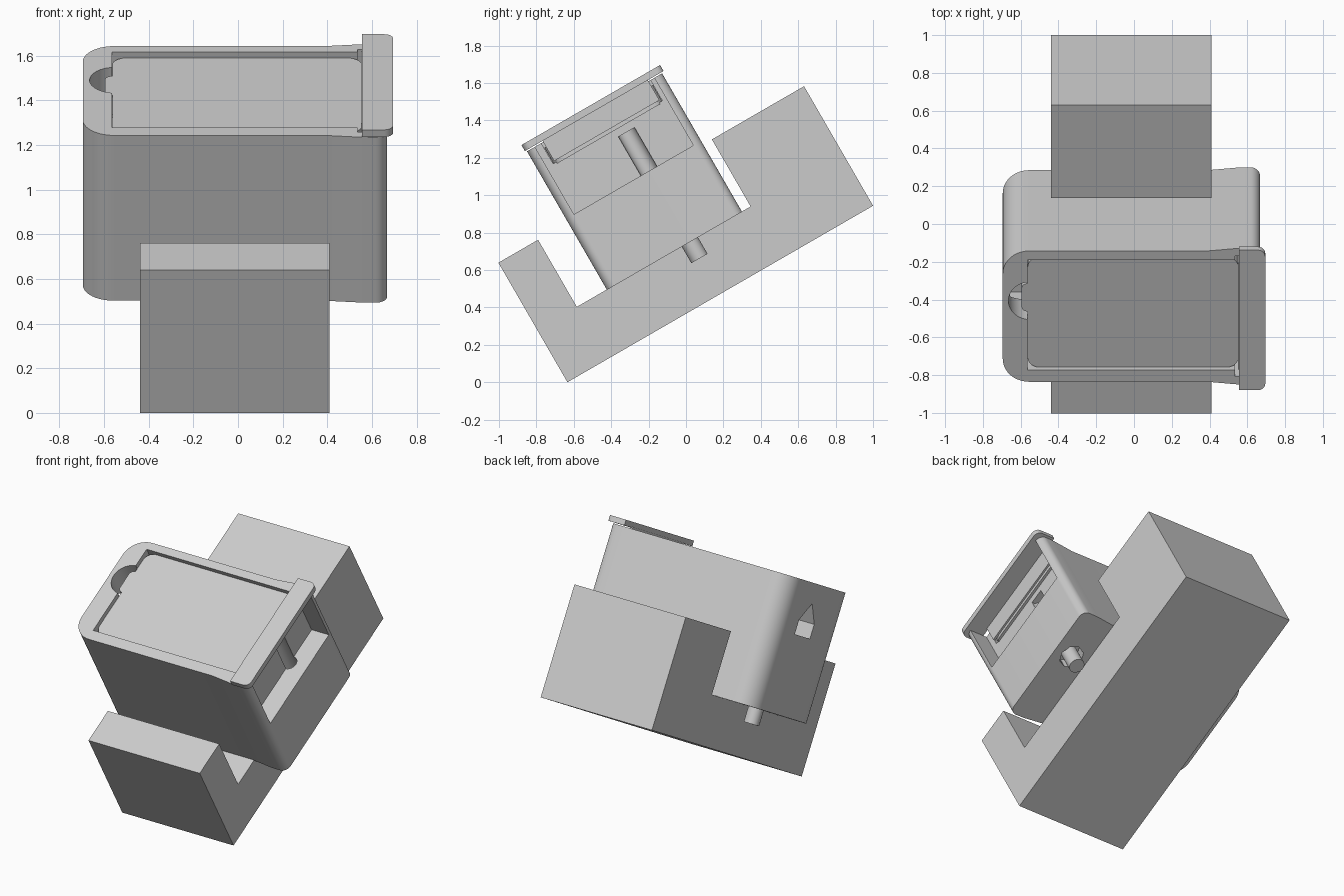
import bpy, bmesh, math
from mathutils import Matrix, Vector

cube = bpy.data.objects.get("Cube")
if cube:
    bpy.data.objects.remove(cube, do_unlink=True)

grey = bpy.data.materials.new("plain grey")
grey.use_nodes = True
COLOUR = (0.6, 0.6, 0.6, 1)
grey.diffuse_color = COLOUR
grey.node_tree.nodes["Principled BSDF"].inputs["Base Color"].default_value = COLOUR

# Everything is built level (x across, y along, z up), then leaned back
TILT = Matrix.Translation((0, -0.634, 0)) @ Matrix.Rotation(math.radians(30), 4, 'X')


def rounded(corners, steps=10):
    """Outline through (a, b, radius) corners with true arc fillets."""
    points = []
    for i, (a, b, r) in enumerate(corners):
        p = Vector((a, b))
        if r == 0:
            points.append(p)
            continue
        d1 = (Vector(corners[i - 1][:2]) - p).normalized()
        d2 = (Vector(corners[(i + 1) % len(corners)][:2]) - p).normalized()
        half = d1.angle(d2) / 2
        centre = p + (d1 + d2).normalized() * r / math.sin(half)
        t = r / math.tan(half)
        start = (p + d1 * t - centre).normalized()
        end = (p + d2 * t - centre).normalized()
        points += [centre + start.slerp(end, k / steps) * r for k in range(steps + 1)]
    return points


def box_outline(a0, a1, b0, b1, r=0):
    return rounded([(a0, b0, r), (a1, b0, r), (a1, b1, r), (a0, b1, r)])


def circle(a, b, r, n=32):
    return [Vector((a + r * math.cos(2 * math.pi * k / n),
                    b + r * math.sin(2 * math.pi * k / n))) for k in range(n)]


def prism(name, outline, low, high, axis='Z'):
    """Extrude an outline up (axis Z) or across (axis X)."""
    place = (lambda p, h: (p.x, p.y, h)) if axis == 'Z' else (lambda p, h: (h, p.x, p.y))
    bm = bmesh.new()
    base = bm.faces.new([bm.verts.new(place(p, low)) for p in outline])
    top = bmesh.ops.extrude_face_region(bm, geom=[base])["geom"]
    shift = Vector(place(Vector((0, 0)), high - low))
    bmesh.ops.translate(bm, vec=shift, verts=[v for v in top if isinstance(v, bmesh.types.BMVert)])
    bmesh.ops.recalc_face_normals(bm, faces=bm.faces)
    bm.transform(TILT)
    mesh = bpy.data.meshes.new(name)
    bm.to_mesh(mesh)
    bm.free()
    mesh.materials.append(grey)
    obj = bpy.data.objects.new(name, mesh)
    bpy.context.collection.objects.link(obj)
    return obj


def cut(target, cutter):
    cutter.hide_render = True
    mod = target.modifiers.new("cut", 'BOOLEAN')
    mod.operation, mod.solver, mod.object = 'DIFFERENCE', 'EXACT', cutter
    graph = bpy.context.evaluated_depsgraph_get()
    mesh = bpy.data.meshes.new_from_object(target.evaluated_get(graph))
    target.modifiers.clear()
    target.data = mesh
    bpy.data.objects.remove(cutter, do_unlink=True)


# U-shaped base bracket
FLOOR = 0.324
bracket = prism("base_bracket", rounded([
    (0, 0, 0), (1.887, 0, 0), (1.887, 0.738, 0), (1.318, 0.738, 0),
    (1.318, FLOOR, 0), (0.245, FLOOR, 0), (0.245, 0.738, 0), (0, 0.738, 0)]),
    -0.44, 0.41, 'X')

# Main body: large rounds on one end, slight flare at the other
TOP = 1.177
MID = 0.847
half = [(-0.695, -0.4, 0.14), (0.39, -0.4, 0), (0.55, -0.416, 0), (0.667, -0.418, 0.05)]
corners = half + [(x, -y, r) for x, y, r in reversed(half)]
body = prism("body", rounded([(x, y + MID, r) for x, y, r in corners]), FLOOR - 0.002, TOP)

# Lid opening, end window, finger shaft and side hole
PIN_Y = 0.942
cut(body, prism("lid_cutter", box_outline(-0.565, 0.6, 0.518, 1.192), 1.05, 1.3))
cut(body, prism("window_cutter", box_outline(0.535, 0.8, 0.479, 1.216), 0.76, 1.3))
cut(body, prism("shaft_cutter", circle(-0.55, PIN_Y, 0.115), 0.84, 1.3))
cut(body, prism("side_hole_cutter", rounded([
    (0.8, 0.835, 0), (0.99, 0.835, 0), (0.99, 0.93, 0), (0.895, 1.05, 0), (0.8, 0.93, 0)]),
    -0.8, -0.55, 'X'))

# Sunken pin pockets and pins under both ends
pins = []
for side, x in (("left", 0.53), ("right", -0.55)):
    cut(body, prism("pocket_cutter", circle(x, PIN_Y, 0.08, 8), 0.2, 0.4))
    pins.append(prism(side + "_pin", circle(x, PIN_Y, 0.05), 0.22, 0.45))

# Pin socket in the window floor
cut(body, prism("socket_cutter", circle(0.53, PIN_Y, 0.05), 0.6, 1.0))

# Recessed lid with finger tab
lid = prism("lid", box_outline(-0.563, 0.553, 0.52, 1.19, 0.06), 1.04, 1.148)
tab = prism("lid_tab", box_outline(-0.595, -0.5, 0.86, 1.03, 0.03), 1.045, 1.147)

# Raised strip across the window end
strip = prism("end_strip", rounded([
    (0.555, 0.421, 0), (0.695, 0.421, 0.04), (0.695, 1.277, 0.04), (0.555, 1.277, 0)]),
    1.184, 1.221)
# Narrow rail joining lid and strip
rail = prism("strip_rail", box_outline(0.55, 0.566, 0.53, 1.18), 1.06, 1.19)

# Smooth the rounds, keep edges sharp
bpy.ops.object.select_all(action='DESELECT')
for obj in [bracket, body, lid, tab, strip, rail] + pins:
    obj.select_set(True)
bpy.context.view_layer.objects.active = body
bpy.ops.object.shade_smooth_by_angle(angle=math.radians(30))
